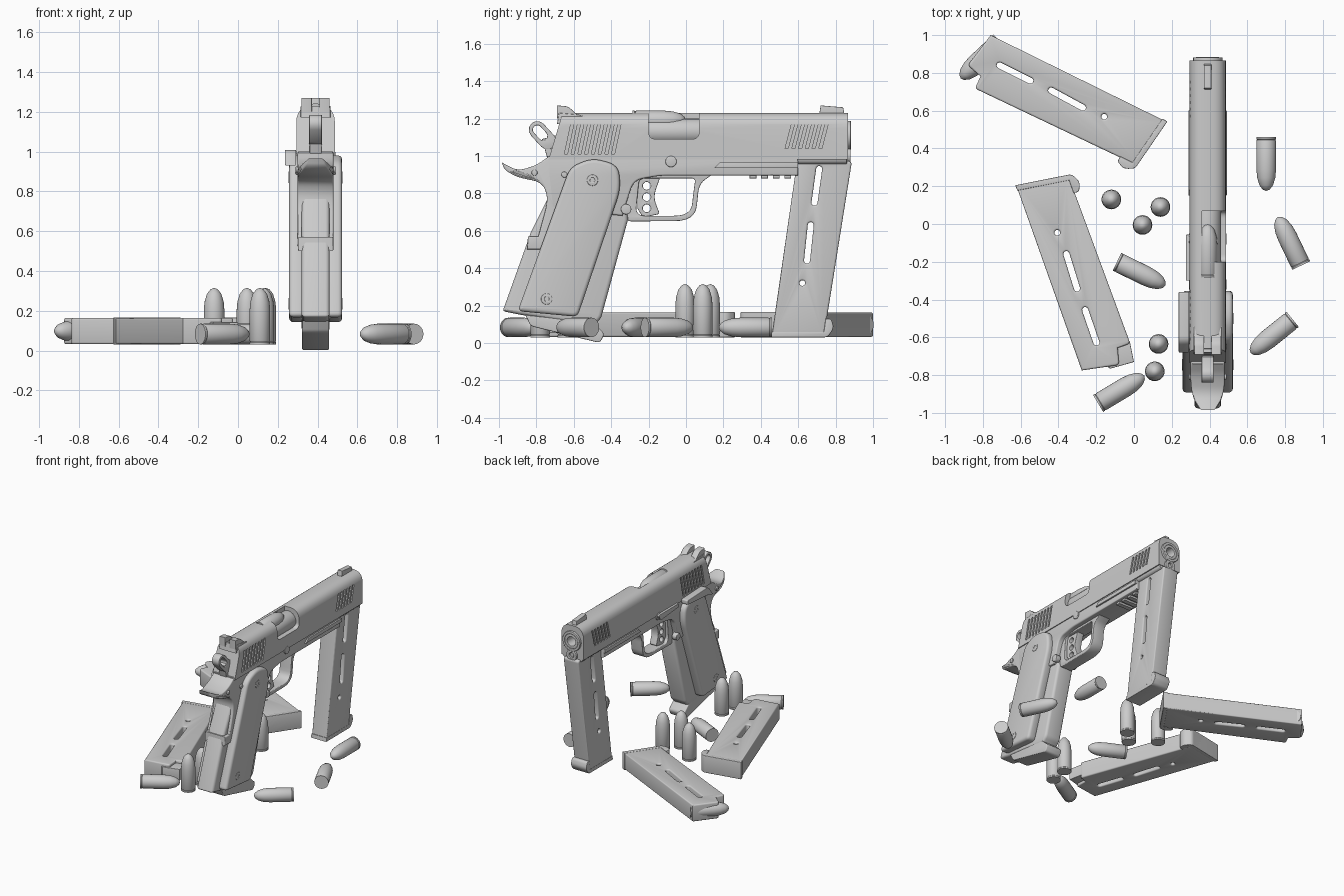
import bpy, bmesh
from math import cos, sin, pi, radians, sqrt
from mathutils import Vector, Matrix

old = bpy.data.objects.get("Cube")
if old:
    bpy.data.objects.remove(old)

grey = bpy.data.materials.new("plain grey")
grey.use_nodes = True
colour = (0.6, 0.6, 0.6, 1)
grey.diffuse_color = colour
grey.node_tree.nodes["Principled BSDF"].inputs["Base Color"].default_value = colour

parts = []
X, Y, Z = Vector((1, 0, 0)), Vector((0, 1, 0)), Vector((0, 0, 1))
CENTRE = .39


def finish(name, mesh):
    obj = bpy.data.objects.new(name, mesh)
    bpy.context.collection.objects.link(obj)
    mesh.materials.clear()
    mesh.materials.append(grey)
    parts.append(obj)
    return obj


def frame(origin, across, up):
    """Matrix that lays a flat profile into space."""
    m = Matrix((across, up, across.cross(up))).transposed().to_4x4()
    m.translation = origin
    return m


def side(x=CENTRE):
    return frame(Vector((x, 0, 0)), Y, Z)


def facing(y, x=CENTRE):
    return frame(Vector((x, y, 0)), X, Z)


def rounded(points, steps=6):
    """Outline whose corners may carry a third value, a rounding size."""
    out = []
    for i, p in enumerate(points):
        corner = Vector(p[:2])
        if len(p) == 2:
            out.append(corner)
            continue
        before = Vector(points[i - 1][:2]) - corner
        after = Vector(points[(i + 1) % len(points)][:2]) - corner
        a = corner + before.normalized() * min(p[2], before.length * .42)
        b = corner + after.normalized() * min(p[2], after.length * .42)
        for s in range(steps + 1):
            t = s / steps
            out.append(a * (1 - t) ** 2 + corner * 2 * t * (1 - t) + b * t * t)
    return out


def circle(a, b, r, count=20):
    return [(a + r * cos(2 * pi * i / count), b + r * sin(2 * pi * i / count)) for i in range(count)]


def slot(start, end, r):
    """Outline of a straight slot with round ends."""
    start, end = Vector(start), Vector(end)
    d = (end - start).normalized() * r
    n = Vector((-d.y, d.x))
    arc = [i * pi / 6 for i in range(7)]
    return [end - n * cos(t) + d * sin(t) for t in arc] + [start + n * cos(t) - d * sin(t) for t in arc]


def plate(name, loops, half, bevel, matrix):
    """Extrude outlines (inner ones become holes) with rounded rims."""
    curve = bpy.data.curves.new(name, 'CURVE')
    curve.dimensions, curve.fill_mode = '2D', 'BOTH'
    curve.extrude, curve.bevel_depth = half - bevel, bevel
    curve.offset, curve.bevel_resolution = -bevel, 2
    for loop in loops:
        spline = curve.splines.new('POLY')
        spline.points.add(len(loop) - 1)
        for point, p in zip(spline.points, loop):
            point.co = (p[0], p[1], 0, 1)
        spline.use_cyclic_u = True
    temp = bpy.data.objects.new(name, curve)
    bpy.context.collection.objects.link(temp)
    graph = bpy.context.evaluated_depsgraph_get()
    mesh = bpy.data.meshes.new_from_object(temp.evaluated_get(graph))
    bpy.data.objects.remove(temp)
    bm = bmesh.new()
    bm.from_mesh(mesh)
    bmesh.ops.remove_doubles(bm, verts=bm.verts, dist=.0001)
    bmesh.ops.transform(bm, matrix=matrix, verts=bm.verts)
    bmesh.ops.recalc_face_normals(bm, faces=bm.faces)
    bm.to_mesh(mesh)
    bm.free()
    return finish(name, mesh)


def cut(obj, cutter):
    """Subtract a cutter and discard it."""
    mod = obj.modifiers.new("cut", 'BOOLEAN')
    mod.operation, mod.object, mod.solver = 'DIFFERENCE', cutter, 'EXACT'
    graph = bpy.context.evaluated_depsgraph_get()
    mesh = bpy.data.meshes.new_from_object(obj.evaluated_get(graph))
    obj.modifiers.clear()
    obj.data = mesh
    parts.remove(cutter)
    bpy.data.objects.remove(cutter)


def cartridge(name, base, direction):
    profile = [(0, 0), (.052, 0), (.052, .01), (.049, .014), (.052, .02),
               (.052, .17), (.048, .215), (.036, .255), (.018, .278), (0, .285)]
    bm = bmesh.new()
    verts = [bm.verts.new((r, 0, h)) for r, h in profile]
    edges = [bm.edges.new(pair) for pair in zip(verts, verts[1:])]
    bmesh.ops.spin(bm, geom=verts + edges, cent=(0, 0, 0), axis=Z, angle=2 * pi, steps=24)
    bmesh.ops.remove_doubles(bm, verts=bm.verts, dist=.0005)
    bmesh.ops.recalc_face_normals(bm, faces=bm.faces)
    turn = Vector(direction).to_track_quat('Z', 'Y').to_matrix().to_4x4()
    bmesh.ops.transform(bm, matrix=Matrix.Translation(base) @ turn, verts=bm.verts)
    mesh = bpy.data.meshes.new(name)
    bm.to_mesh(mesh)
    bm.free()
    finish(name, mesh)


def magazine(name, m):
    body = [(0, 0), (.28, 0), (.43, .94, .02), (.36, .95), (.35, 1.04, .02), (.15, 1.03)]
    holes = [slot((.19, .41), (.21, .6), .016), slot((.23, .72), (.255, .9), .016), circle(.165, .29, .015)]
    plate(name + "_body", [rounded(body)] + holes, .066, .01, m)
    pad = [(-.004, 0), (.3, 0, .02), (.335, .05, .025), (.32, .1, .02), (.29, .1), (.28, .03), (0, .03)]
    plate(name + "_base_pad", [rounded(pad)], .068, .004, m)
    plate(name + "_catch", [slot((.325, .69), (.345, .7), .012)], .05, .002, m)


# Slide with arched top, sloped rear, port, bore and grip grooves
arch = [(-.097, .98), (.097, .98), (.097, 1.23, .085), (-.097, 1.23, .085)]
slide = plate("slide", [rounded(arch)], .8, 0, facing(.065))
for v in slide.data.vertices:
    if v.co.y < -.7:
        v.co.y += (v.co.z - .98) * .3
port = [(-.2, 1.09, .04), (.07, 1.09, .04), (.07, 1.3), (-.2, 1.3)]
cut(slide, plate("port_cutter", [rounded(port)], .08, 0, side(.44)))
cut(slide, plate("bore_cutter", [circle(0, 1.11, .066)], .12, 0, facing(.86)))
grooves = []
for first, count, low in ((-.65, 8, 1.01), (.53, 6, 1.04)):
    for i in range(count):
        y = first + i * .036
        grooves.append([(y, low), (y + .016, low), (y + .05, 1.17), (y + .034, 1.17)])
for s in (-1, 1):
    cut(slide, plate("groove_cutter", grooves, .02, 0, side(CENTRE + s * .107)))
nose = [(-.095, 1), (-.08, .955, .03), (.08, .955, .03), (.095, 1)]
plate("slide_nose", [rounded(nose)], .16, .003, facing(.7))

# Barrel, bushing and recoil plug
plate("barrel", [circle(0, 1.11, .058), circle(0, 1.11, .036)], .2, .003, facing(.68))
plate("bushing", [circle(0, 1.11, .078), circle(0, 1.11, .058)], .02, .004, facing(.862))
plate("recoil_plug", [circle(0, 1.0, .045), circle(0, 1.0, .02)], .02, .004, facing(.86))
plate("chamber", [circle(0, 1.13, .07)], .16, .003, facing(-.06))
cartridge("chambered_cartridge", (CENTRE, -.285, 1.19), Y)

# Sights
plate("rear_sight_base", [[(-.69, 1.17), (-.5, 1.17), (-.5, 1.2), (-.57, 1.22), (-.68, 1.23)]], .075, .004, side())
for s in (-1, 1):
    ear = [(-.69, 1.2), (-.56, 1.2), (-.63, 1.265, .02), (-.69, 1.27)]
    plate("rear_sight_ear", [rounded(ear)], .026, .003, side(CENTRE + s * .045))
plate("front_sight", [[(.71, 1.21), (.85, 1.21), (.84, 1.26), (.72, 1.27)]], .02, .003, side())

# Receiver and grip frame
receiver = [(-.74, 1.0), (.6, 1.0), (.6, .895), (-.14, .895, .04), (-.28, .87, .05), (-.34, .68), (-.72, .72), (-.74, .9)]
plate("receiver", [rounded(receiver)], .09, .01, side())
grip = [(-.83, .59), (-.98, .17, .015), (-.88, .15), (-.5, .09), (-.455, .13, .02), (-.31, .66), (-.33, .85), (-.7, .85)]
plate("grip_frame", [rounded(grip)], .07, .02, side())
plate("loaded_magazine_base", [rounded([(-.86, .15), (-.5, .11), (-.435, .05, .02), (-.46, 0, .02), (-.83, .09, .02)])],
      .068, .006, side())

# Upswept tail, narrowing to a round tip
tang = [(-.6, 1.0), (-.73, 1.0), (-.8, .95, .05), (-.9, .92, .05), (-.985, .965), (-.97, .925, .03), (-.9, .885, .05),
        (-.77, .86, .06), (-.735, .77, .08), (-.79, .57), (-.845, .57), (-.85, .5), (-.6, .5)]
tail = plate("beavertail", [rounded(tang)], .09, .008, side())
for v in tail.data.vertices:
    reach = min(1, max(0, (-.82 - v.co.y) / .18))
    v.co.x = CENTRE + (v.co.x - CENTRE) * sqrt(1 - reach * reach)

# Accessory rail
for s in (-1, 1):
    plate("side_rail", [[(.15, .935), (.6, .935), (.6, .965), (.18, .965)]], .012, .003, side(CENTRE + s * .09))
for i in range(5):
    y = .34 + i * .062
    plate("rail_lug", [[(y, .9), (y, .88), (y + .036, .88), (y + .036, .9)]], .065, .003, side())

# Trigger guard and trigger
outer = [(-.33, .9), (-.32, .65, .03), (.05, .652, .11), (.07, .85, .05), (.14, .9)]
window = [(-.25, .88, .03), (-.27, .68, .05), (.025, .68, .09), (.042, .82, .05), (.05, .88, .02)]
plate("trigger_guard", [rounded(outer), rounded(window)], .05, .005, side())
trigger = [(-.26, .88), (-.14, .88), (-.175, .78, .06), (-.14, .69, .015), (-.23, .67), (-.26, .72)]
plate("trigger", [rounded(trigger)] + [circle(-.21, z, .021) for z in (.72, .78, .84)], .03, .004, side())

# Hammer with a long ring spur
plate("hammer_ring", [slot((-.795, 1.14), (-.74, 1.08), .046), slot((-.795, 1.14), (-.765, 1.107), .024)], .032, .004, side())
plate("hammer_body", [[(-.77, 1.09), (-.66, 1.12), (-.64, .98), (-.74, .98)]], .03, .004, side())

# Grip panels, screws and pins on both sides
panel = [(-.62, .94, .05), (-.5, .99, .09), (-.36, .95, .06), (-.35, .82, .06), (-.58, .14, .03), (-.9, .17, .03)]
for s in (-1, 1):
    plate("grip_panel", [rounded(panel)], .038, .02, side(CENTRE + s * .095))
    for y, z in ((-.5, .87), (-.745, .235)):
        plate("panel_screw", [circle(y, z, .03), circle(y, z, .014, 6)], .012, .003, side(CENTRE + s * .124))
    for y, z, r in ((-.08, .97, .03), (-.65, .9, .016), (-.81, .91, .016), (-.32, .715, .028)):
        plate("frame_pin", [circle(y, z, r)], .02, .005, side(CENTRE + s * .08))

# Controls on the far side
safety = [(-.68, .93), (-.62, 1.01, .03), (-.36, 1.0, .01), (-.36, .965, .01), (-.6, .95)]
plate("thumb_safety", [rounded(safety)], .028, .004, side(.264))
plate("slide_stop", [rounded([(-.3, .99), (-.3, .96), (-.08, .94, .02), (-.05, .99, .02)])], .015, .004, side(.29))

# Three spare magazines: one upright, two lying flat
magazine("upright_magazine", frame(Vector((CENTRE, .457, .03)), Y, Z))
for name, x, y, angle in (("far_magazine", .175, .54, 145.5), ("near_magazine", -.624, .206, -78.8)):
    a = radians(angle)
    along, across = Vector((cos(a), sin(a), 0)), Vector((-sin(a), cos(a), 0))
    m = frame(Vector((x, y, .098)), across, along)
    magazine(name, m)
    if name == "far_magazine":
        cartridge("top_cartridge", m @ Vector((.15, .97, 0)), across + along * .22)
    else:
        plate("follower", [[(.2, .95), (.43, .93), (.43, 1.04), (.3, 1.05)]], .045, .004, m)

# Loose cartridges, standing and lying
for x, y in ((-.12, .13), (.14, .09), (.045, -.005), (.13, -.635), (.11, -.78)):
    cartridge("standing_cartridge", (x, y, .03), Z)
for x, y, tip_x, tip_y in ((.7, .46, .7, .18), (.885, -.22, .76, .04), (.84, -.505, .61, -.69),
                           (-.09, -.2, .175, -.33), (-.19, -.95, .06, -.8)):
    cartridge("lying_cartridge", (x, y, .083), (tip_x - x, tip_y - y, 0))

# Smooth shading with crisp edges
bpy.ops.object.select_all(action='DESELECT')
for obj in parts:
    obj.select_set(True)
bpy.context.view_layer.objects.active = parts[0]
bpy.ops.object.shade_smooth_by_angle(angle=radians(32))
